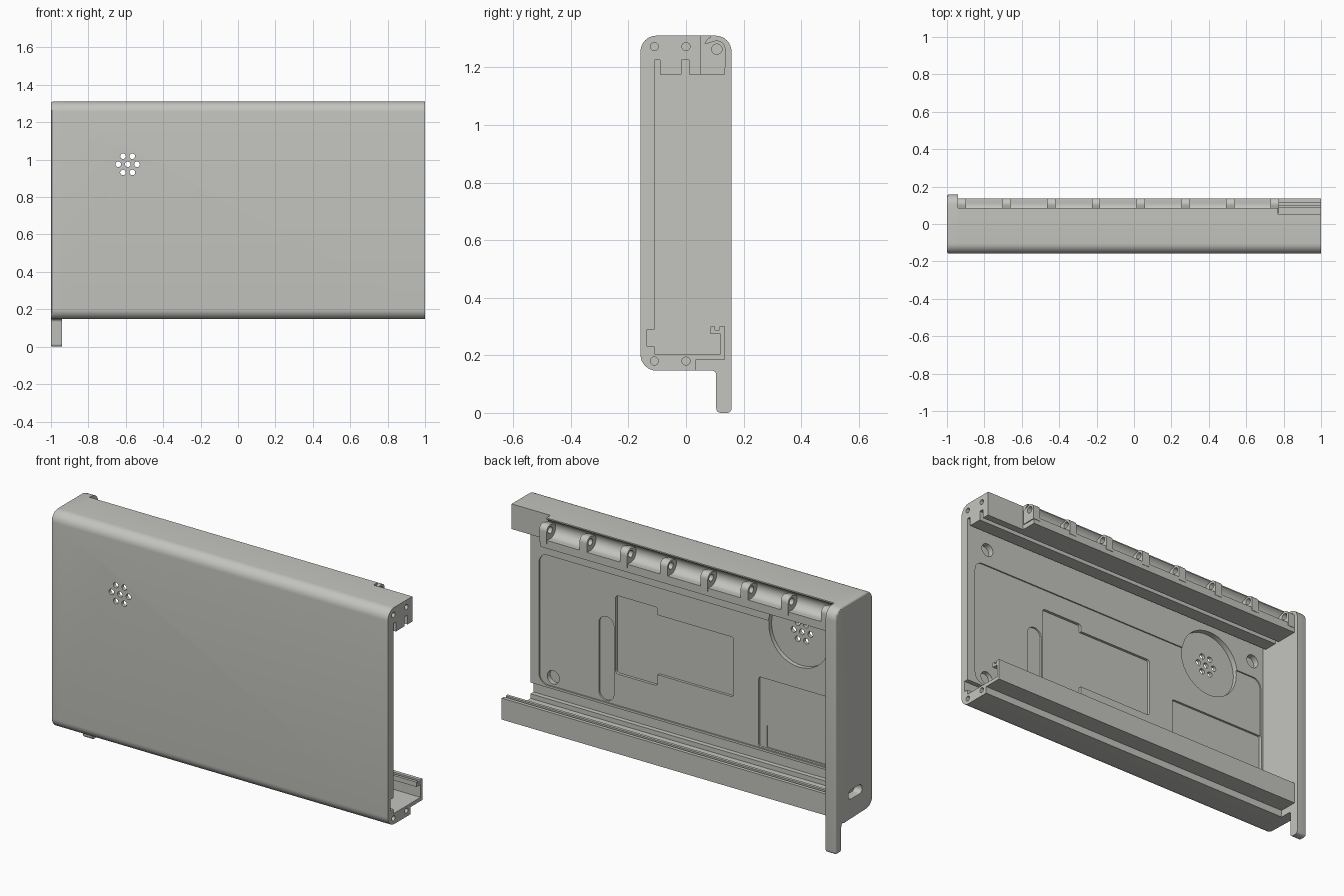
import bpy, bmesh
from math import cos, sin, radians

if "Cube" in bpy.data.objects:
    bpy.data.objects.remove(bpy.data.objects["Cube"])

grey = bpy.data.materials.new("warm_grey")
COLOUR = (0.55, 0.55, 0.52, 1)
grey.use_nodes = True
grey.diffuse_color = COLOUR
grey.node_tree.nodes["Principled BSDF"].inputs["Base Color"].default_value = COLOUR


def arc(cx, cy, r, a0, a1, n=8):
    angles = [radians(a0 + (a1 - a0) * i / n) for i in range(n + 1)]
    return [(cx + r * cos(a), cy + r * sin(a)) for a in angles]


def circle(cx, cy, r, n=28):
    return arc(cx, cy, r, 0, 360, n)[:-1]


def round_rect(x0, x1, y0, y1, r, n=6):
    return (arc(x1 - r, y1 - r, r, 0, 90, n) + arc(x0 + r, y1 - r, r, 90, 180, n)
            + arc(x0 + r, y0 + r, r, 180, 270, n) + arc(x1 - r, y0 + r, r, 270, 360, n))


def extrude(name, pts, axis, lo, hi, end_bevel=0):
    """Profile is (y, z) along x, or (x, z) along y."""
    bm = bmesh.new()
    place = (lambda p: (lo, p[0], p[1])) if axis == "x" else (lambda p: (p[0], lo, p[1]))
    face = bm.faces.new([bm.verts.new(place(p)) for p in pts])
    moved = bmesh.ops.extrude_face_region(bm, geom=[face])["geom"]
    step = (hi - lo, 0, 0) if axis == "x" else (0, hi - lo, 0)
    bmesh.ops.translate(bm, vec=step, verts=[g for g in moved if isinstance(g, bmesh.types.BMVert)])
    bmesh.ops.recalc_face_normals(bm, faces=bm.faces)
    if end_bevel:
        rim = [e for e in bm.edges if all(abs(v.co.x - lo) < 1e-5 for v in e.verts)]
        bmesh.ops.bevel(bm, geom=rim, offset=end_bevel, segments=3, affect="EDGES", profile=0.5)
    mesh = bpy.data.meshes.new(name)
    bm.to_mesh(mesh)
    bm.free()
    mesh.materials.append(grey)
    ob = bpy.data.objects.new(name, mesh)
    bpy.context.collection.objects.link(ob)
    return ob


def activate(ob):
    bpy.ops.object.select_all(action="DESELECT")
    ob.select_set(True)
    bpy.context.view_layer.objects.active = ob


def cut(ob, pts, axis, lo, hi):
    cutter = extrude("cutter", pts, axis, lo, hi)
    cutter.hide_render = True
    mod = ob.modifiers.new("cut", "BOOLEAN")
    mod.operation, mod.solver, mod.object = "DIFFERENCE", "EXACT", cutter
    activate(ob)
    bpy.ops.object.modifier_apply(modifier=mod.name)
    bpy.data.objects.remove(cutter)


FRONT, BACK, BASE, TOP, R = -0.158, 0.158, 0.147, 1.31, 0.055
WALL = -0.94      # inner face of the end wall
PLATE = -0.11     # inner face of the front plate

# Main shell: front plate, slotted top bar, bottom bar and hooked rail
shell_profile = (
    [(0.05, TOP)] + arc(FRONT + R, TOP - R, R, 90, 180) + arc(FRONT + R, BASE + R, R, 180, 270)
    + [(0.035, BASE), (0.035, 0.185), (0.135, 0.185), (0.135, 0.3), (0.116, 0.3), (0.116, 0.287),
       (0.1, 0.287), (0.1, 0.3), (0.085, 0.3), (0.085, 0.274), (0.12, 0.274), (0.12, 0.205),
       (PLATE, 0.205), (PLATE, 0.23), (-0.135, 0.23), (-0.135, 0.29), (PLATE, 0.29),
       (PLATE, 1.225), (-0.09, 1.225), (-0.09, 1.175), (-0.015, 1.175), (-0.015, 1.225),
       (0.01, 1.225), (0.01, 1.175), (0.05, 1.175)])
shell = extrude("shell", shell_profile, "x", WALL, 1)

# Pockets in the inside of the plate: x0, x1, z0, z1, corner, floor y
pockets = [
    (-0.925, 0.95, 0.302, 1.0, 0.05, -0.117),
    (0.25, 0.5, 0.47, 0.89, 0.015, -0.132),
    (-0.2, 0.27, 0.53, 0.85, 0.015, -0.131),
    (0.51, 0.6, 0.31, 0.76, 0.044, -0.126),
    (-0.93, -0.35, 0.304, 0.68, 0.012, -0.129),
    (-0.92, -0.39, 0.306, 0.43, 0.012, -0.134),
]
for x0, x1, z0, z1, r, floor in pockets:
    cut(shell, round_rect(x0, x1, z0, z1, r), "y", floor, -0.07)

# Speaker recess and grille
SX, SZ = -0.59, 0.975
cut(shell, circle(SX, SZ, 0.18, 40), "y", -0.14, -0.06)
grille = [(SX, SZ)] + arc(SX, SZ, 0.05, 0, 300, 5)
for x, z in grille:
    cut(shell, circle(x, z, 0.015, 16), "y", -0.2, -0.05)

# Corner sockets in the plate
for x, z in [(0.87, 0.35), (0.87, 1.09), (-0.87, 1.09)]:
    cut(shell, circle(x, z, 0.036, 24), "y", -0.142, -0.065)

# Screw holes in the open end
for y in (-0.11, 0.0):
    for z in (0.18, 1.272):
        cut(shell, circle(y, z, 0.014, 16), "x", 0.85, 1.05)

# End wall with its foot
wall_profile = (
    arc(BACK - R, TOP - R, R, 0, 90) + arc(FRONT + R, TOP - R, R, 90, 180)
    + arc(FRONT + R, BASE + R, R, 180, 270) + [(0.09, BASE)]
    + arc(0.09, BASE - 0.015, 0.015, 90, 0, 4)
    + arc(0.12, 0.015, 0.015, 180, 270, 4) + arc(0.143, 0.015, 0.015, 270, 360, 4))
end_wall = extrude("end_wall", wall_profile, "x", -1, WALL, 0.01)
cut(end_wall, round_rect(-0.065, 0.05, 0.253, 0.302, 0.022), "x", -1.05, -0.955)

# Hinge trough along the top bar
HY, HZ = 0.107, 1.263
trough_profile = ([(0.05, 1.175), (0.135, 1.175), (0.135, 1.218)]
                  + arc(HY, HZ, 0.046, 282, 118, 14) + [(0.085, TOP), (0.05, TOP)])
hinge_trough = extrude("hinge_trough", trough_profile, "x", WALL, 0.77)

# Hinge knuckles
knuckle_profile = [(0.06, 1.2), (HY + 0.03, 1.2)] + arc(HY, HZ, 0.03, 0, 110, 10) + [(0.06, 1.28)]
for i in range(8):
    x = -0.92 + i * 0.239
    knuckle = extrude(f"hinge_knuckle_{i + 1}", knuckle_profile, "x", x - 0.022, x + 0.022)
    cut(knuckle, circle(HY, HZ, 0.018, 20), "x", x - 0.1, x + 0.1)

# Smooth the rounded edges, keep the corners sharp
for ob in bpy.context.collection.objects:
    if ob.type == "MESH":
        activate(ob)
        bpy.ops.object.shade_smooth_by_angle(angle=radians(30))
